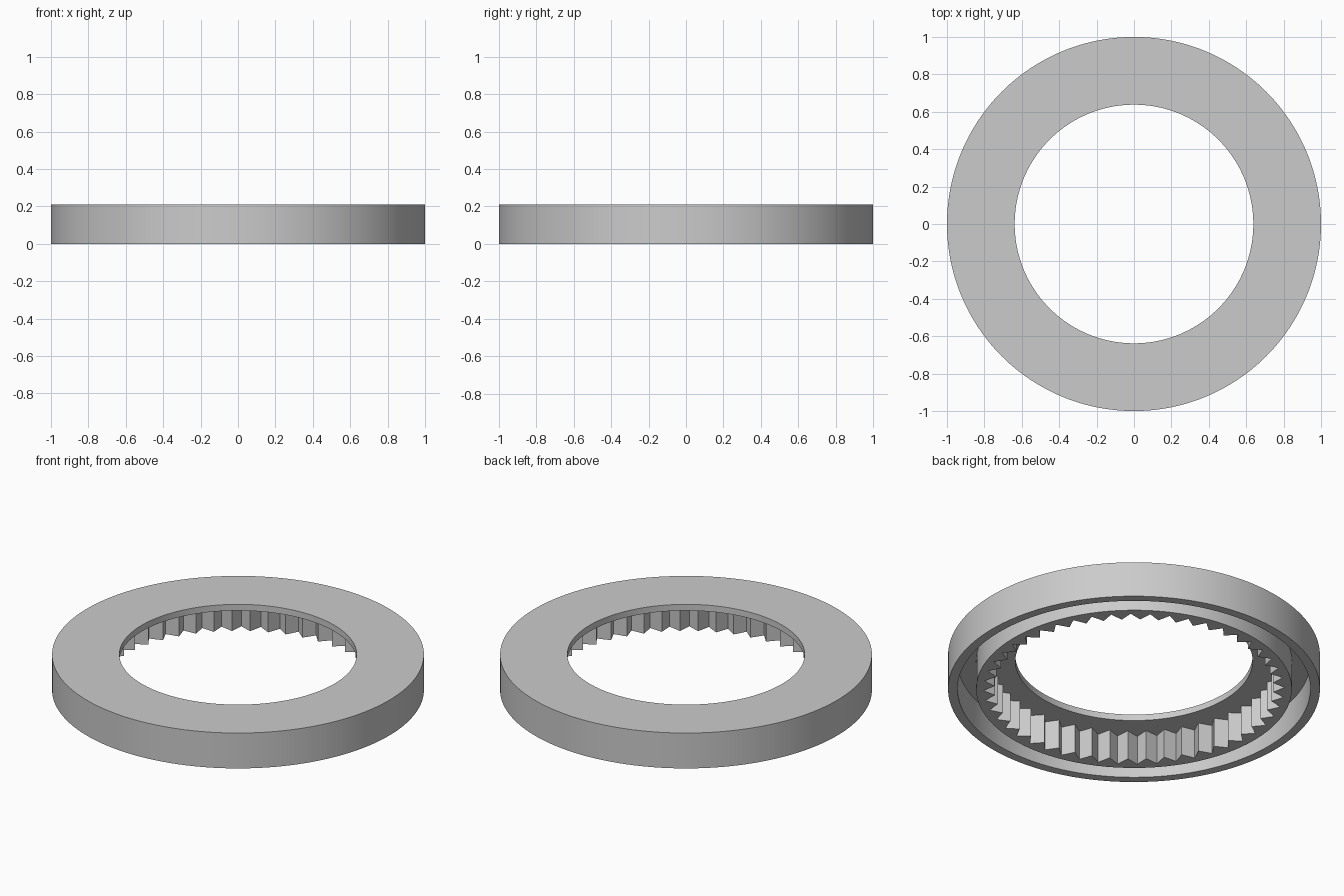
import bpy, bmesh
from math import sin, cos, pi, radians

cube = bpy.data.objects.get("Cube")
if cube:
    bpy.data.objects.remove(cube, do_unlink=True)

HEIGHT = 0.21
PLATE_BOTTOM = 0.173
TEETH = 48
TIP, ROOT = 0.75, 0.81

grey = bpy.data.materials.new("plain_grey")
grey.use_nodes = True
colour = (0.6, 0.6, 0.6, 1)
grey.diffuse_color = colour
grey.node_tree.nodes["Principled BSDF"].inputs["Base Color"].default_value = colour


def lathe(name, profile, steps):
    """Spin a closed profile; a radius may be a function of the step."""
    bm = bmesh.new()
    rings = []
    for i in range(steps):
        a = 2 * pi * i / steps
        ring = []
        for r, z in profile:
            r = r(i) if callable(r) else r
            ring.append(bm.verts.new((r * cos(a), r * sin(a), z)))
        rings.append(ring)
    n = len(profile)
    for i in range(steps):
        a, b = rings[i], rings[(i + 1) % steps]
        for j in range(n):
            k = (j + 1) % n
            bm.faces.new((a[j], b[j], b[k], a[k]))
    bmesh.ops.recalc_face_normals(bm, faces=bm.faces)
    mesh = bpy.data.meshes.new(name)
    bm.to_mesh(mesh)
    bm.free()
    mesh.materials.append(grey)
    obj = bpy.data.objects.new(name, mesh)
    bpy.context.collection.objects.link(obj)
    bpy.ops.object.select_all(action='DESELECT')
    obj.select_set(True)
    bpy.context.view_layer.objects.active = obj
    bpy.ops.object.shade_smooth_by_angle(angle=radians(30))
    return obj


# Flat top plate with the outer rim hanging from it
lathe("cover_and_rim", [
    (0.638, HEIGHT), (1, HEIGHT), (1, 0), (0.949, 0),
    (0.949, PLATE_BOTTOM), (0.638, PLATE_BOTTOM)], 192)


# Inner ring with triangular teeth pointing at the centre
def tooth(i):
    return ROOT if i % 2 else TIP


lathe("toothed_ring", [
    (0.849, 0), (0.849, PLATE_BOTTOM + 0.01),
    (tooth, PLATE_BOTTOM + 0.01), (tooth, 0)], TEETH * 2)
